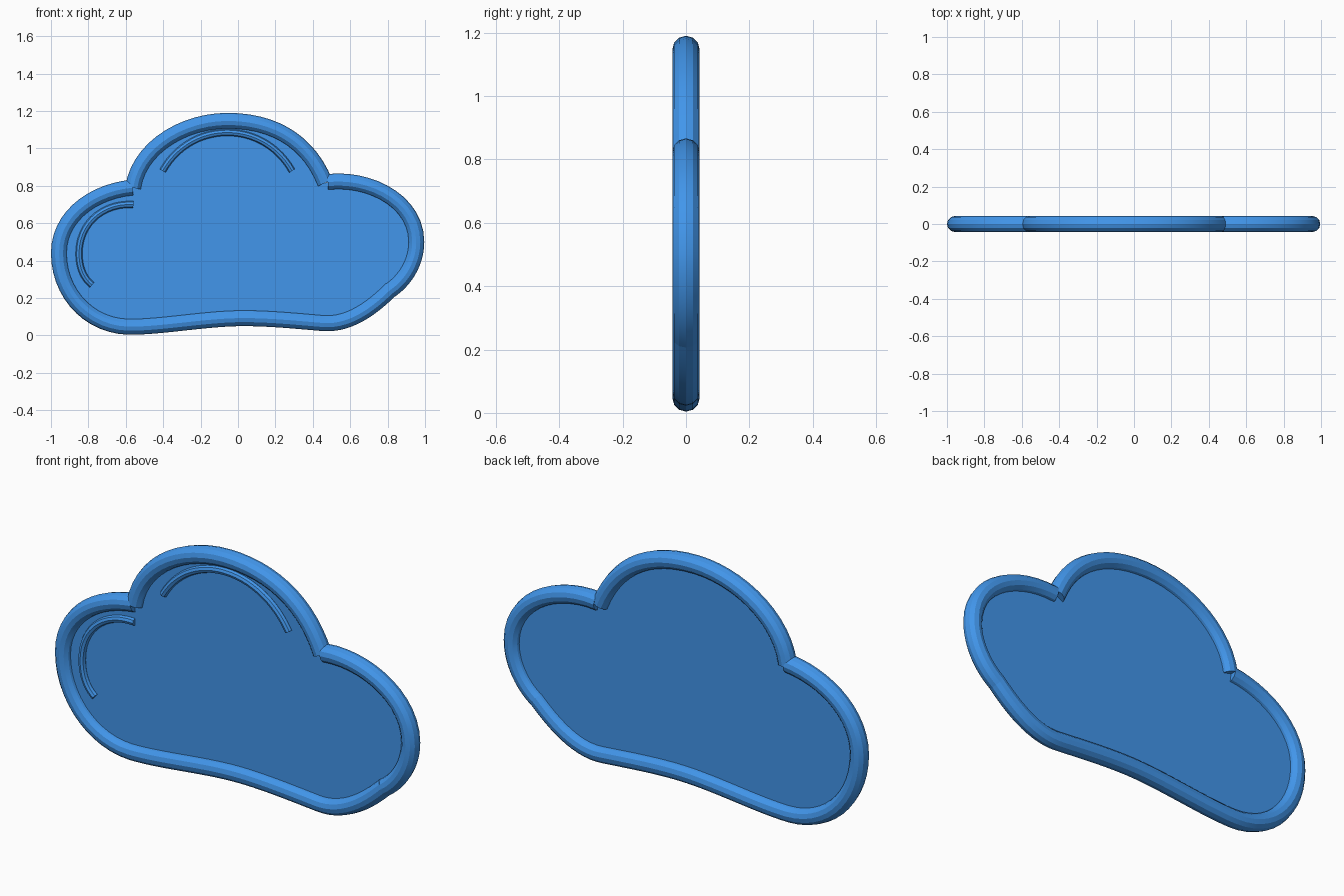
import bpy, bmesh
from mathutils import Vector
from mathutils.geometry import interpolate_bezier

if "Cube" in bpy.data.objects:
    bpy.data.objects.remove(bpy.data.objects["Cube"])

blue = bpy.data.materials.new("blue")
blue.diffuse_color = (0.054, 0.305, 0.83, 1)
blue.use_nodes = True
blue.node_tree.nodes["Principled BSDF"].inputs["Base Color"].default_value = blue.diffuse_color
R = 0.043  # rim tube radius

# Each stroke is a chain of cubic beziers in x, z: knot, handle, handle, knot, ...
RIM = [
    # right lower corner, along the bottom, around the left lobe
    [(.82, .25), (.70, .13), (.58, .055), (.45, .067), (.32, .078), (.17, .093),
     (.03, .093), (-.17, .093), (-.40, .047), (-.58, .047), (-.80, .05),
     (-.957, .23), (-.957, .44), (-.957, .64), (-.77, .77), (-.565, .79)],
    # top lobe
    [(-.56, .79), (-.53, 1.0), (-.295, 1.147), (-.055, 1.147), (.20, 1.147),
     (.38, 1.03), (.465, .815)],
    # right lobe
    [(.48, .82), (.70, .845), (.953, .72), (.953, .50), (.953, .40), (.90, .30), (.81, .24)],
]
TOP_ARC = [(-.403, .88), (-.33, 1.01), (-.20, 1.085), (-.057, 1.085), (.086, 1.085),
           (.216, 1.01), (.289, .88)]
LEFT_ARC = [(-.56, .70), (-.72, .71), (-.85, .60), (-.85, .44), (-.85, .37), (-.83, .31), (-.78, .27)]


def sample(stroke, y=0.0, n=14):
    p = [Vector((x, y, z)) for x, z in stroke]
    out = [p[0]]
    for i in range(0, len(p) - 1, 3):
        out += interpolate_bezier(*p[i:i + 4], n)[1:]
    return out


def finish(obj):
    bpy.ops.object.select_all(action='DESELECT')
    obj.select_set(True)
    bpy.context.view_layer.objects.active = obj
    if obj.type == 'CURVE':
        bpy.ops.object.convert(target='MESH')
        obj = bpy.context.object
    obj.data.materials.clear()
    obj.data.materials.append(blue)
    bpy.ops.object.shade_smooth_by_angle(angle=0.4)


def tube(name, stroke, radius, y=0.0, res=4):
    cu = bpy.data.curves.new(name, 'CURVE')
    cu.dimensions = '3D'
    cu.bevel_depth = radius
    cu.bevel_resolution = res
    cu.use_fill_caps = True
    pts = sample(stroke, y)
    sp = cu.splines.new('POLY')
    sp.points.add(len(pts) - 1)
    for q, p in zip(sp.points, pts):
        q.co = (*p, 1)
    obj = bpy.data.objects.new(name, cu)
    bpy.context.collection.objects.link(obj)
    finish(obj)


# Rounded rim, one tube per lobe so the notches stay crisp
for name, stroke in zip(("rim_base_and_left_lobe", "rim_top_lobe", "rim_right_lobe"), RIM):
    tube(name, stroke, R)

# Raised highlight arcs on the front
tube("top_highlight_arc", TOP_ARC, 0.018, y=-0.012, res=2)
tube("left_highlight_arc", LEFT_ARC, 0.018, y=-0.012, res=2)

# Thin flat panel filling the rim
bm = bmesh.new()
outline = [p for stroke in RIM for p in sample(stroke, -0.01)]
face = bm.faces.new([bm.verts.new(p) for p in outline])
ext = bmesh.ops.extrude_face_region(bm, geom=[face], use_keep_orig=True)
bmesh.ops.translate(bm, vec=(0, 0.02, 0),
                    verts=[v for v in ext["geom"] if isinstance(v, bmesh.types.BMVert)])
bmesh.ops.recalc_face_normals(bm, faces=bm.faces)
bmesh.ops.triangulate(bm, faces=[f for f in bm.faces if len(f.verts) > 4])
me = bpy.data.meshes.new("panel")
bm.to_mesh(me)
bm.free()
panel = bpy.data.objects.new("panel", me)
bpy.context.collection.objects.link(panel)
finish(panel)
